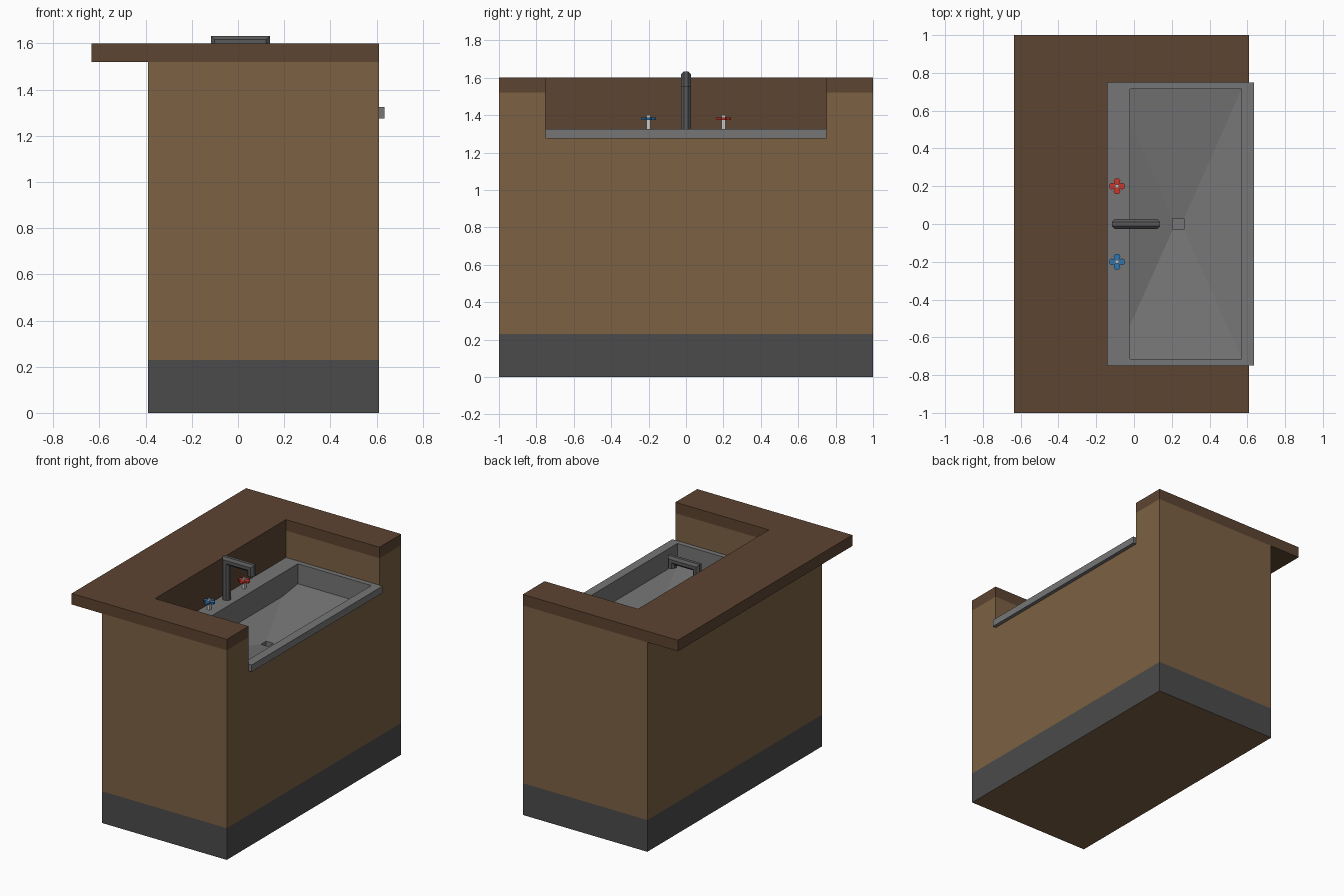
import bpy, bmesh, math
from mathutils import Vector

if "Cube" in bpy.data.objects:
    bpy.data.objects.remove(bpy.data.objects["Cube"])


def material(name, r, g, b):
    m = bpy.data.materials.new(name)
    m.diffuse_color = (r, g, b, 1)
    m.use_nodes = True
    m.node_tree.nodes["Principled BSDF"].inputs["Base Color"].default_value = m.diffuse_color
    return m


WOOD = material("wood", 0.20, 0.12, 0.056)
DARK_WOOD = material("dark_wood", 0.11, 0.058, 0.031)
CHARCOAL = material("charcoal", 0.07, 0.07, 0.07)
STEEL = material("steel", 0.18, 0.18, 0.18)
DARK_STEEL = material("dark_steel", 0.1, 0.1, 0.1)
RED = material("red", 0.6, 0.04, 0.025)
BLUE = material("blue", 0.03, 0.18, 0.42)


def finish(name, bm, mat=None):
    bmesh.ops.recalc_face_normals(bm, faces=bm.faces)
    me = bpy.data.meshes.new(name)
    bm.to_mesh(me)
    bm.free()
    ob = bpy.data.objects.new(name, me)
    bpy.context.collection.objects.link(ob)
    if mat:
        me.materials.append(mat)
    return ob


def prism(name, outline, z0, z1, mat=None):
    bm = bmesh.new()
    low = [bm.verts.new((x, y, z0)) for x, y in outline]
    top = [bm.verts.new((x, y, z1)) for x, y in outline]
    bm.faces.new(low)
    bm.faces.new(top)
    for i in range(len(low)):
        j = (i + 1) % len(low)
        bm.faces.new((low[i], low[j], top[j], top[i]))
    return finish(name, bm, mat)


def rect(x0, x1, y):
    return [(x0, -y), (x1, -y), (x1, y), (x0, y)]


# Plinth, with a wooden underside
plinth = prism("plinth", rect(-0.39, 0.61, 1), 0, 0.23, CHARCOAL)
plinth.data.materials.append(WOOD)
for p in plinth.data.polygons:
    if p.normal.z < -0.5:
        p.material_index = 1

# Cabinet with an open-fronted notch and a pocket for the basin
cabinet = prism("cabinet", rect(-0.39, 0.61, 1), 0.23, 1.52, WOOD)
for cut in (prism("notch_cutter", rect(-0.16, 0.8, 0.75), 1.274, 1.7),
            prism("pocket_cutter", rect(-0.04, 0.59, 0.735), 1.0, 1.5)):
    mod = cabinet.modifiers.new("cut", 'BOOLEAN')
    mod.operation = 'DIFFERENCE'
    mod.solver = 'EXACT'
    mod.object = cut
    bpy.context.view_layer.objects.active = cabinet
    bpy.ops.object.modifier_apply(modifier=mod.name)
    bpy.data.objects.remove(cut)

# U-shaped countertop and the panel behind the sink
prism("countertop", [(-0.635, -1), (0.61, -1), (0.61, -0.75), (-0.14, -0.75),
                     (-0.14, 0.75), (0.61, 0.75), (0.61, 1), (-0.635, 1)],
      1.52, 1.6, DARK_WOOD)
prism("back_panel", rect(-0.16, -0.14, 0.75), 1.275, 1.52, DARK_WOOD)

# Sink: rim, straight walls, floor sloping to a square drain
bm = bmesh.new()


def ring(x0, x1, y, z):
    return [bm.verts.new((px, py, z)) for px, py in rect(x0, x1, y)]


def bridge(a, b, skip=None):
    for i in range(4):
        if i != skip:
            j = (i + 1) % 4
            bm.faces.new((a[i], a[j], b[j], b[i]))


under = ring(-0.03, 0.58, 0.725, 1.275)
outer_low = ring(-0.14, 0.635, 0.75, 1.275)
outer_top = ring(-0.14, 0.635, 0.75, 1.325)
inner = ring(-0.02, 0.57, 0.715, 1.325)
floor = ring(-0.02, 0.57, 0.715, 1.18)
drain = ring(0.205, 0.265, 0.03, 1.085)
drain_low = ring(0.205, 0.265, 0.03, 1.05)
bridge(under, outer_low)
bridge(outer_low, outer_top)
bridge(outer_top, inner)
bridge(inner, floor, skip=3)
bridge(drain, drain_low)
bm.faces.new(drain_low)
# the rear wall cuts into the sloping floor
ra = bm.verts.new((-0.02, -0.535, 1.155))
rb = bm.verts.new((-0.02, 0.535, 1.155))
bm.faces.new((inner[3], inner[0], floor[0], ra, rb, floor[3]))
bm.faces.new((floor[0], floor[1], drain[1], drain[0], ra))
bm.faces.new((floor[1], floor[2], drain[2], drain[1]))
bm.faces.new((floor[2], floor[3], rb, drain[3], drain[2]))
bm.faces.new((rb, ra, drain[0], drain[3]))
sink = finish("sink", bm, STEEL)
# open shell: make sure the rim top faces up
rim = [p for p in sink.data.polygons if p.center.z > 1.32]
if rim[0].normal.z < 0:
    sink.data.flip_normals()

# Faucet: octagonal tube with mitred corners
path = [Vector((-0.09, 0, 1.32)), Vector((-0.09, 0, 1.605)),
        Vector((0.11, 0, 1.605)), Vector((0.11, 0, 1.55))]
bm = bmesh.new()
rings = []
R = 0.03
for i, p in enumerate(path):
    side = [Vector((-1, 0, 0)), Vector((-1, 0, 1)), Vector((1, 0, 1)), Vector((1, 0, 0))][i]
    loop = []
    for k in range(8):
        a = math.tau * (k + 0.5) / 8
        loop.append(bm.verts.new(p + side * R * math.cos(a) + Vector((0, R * math.sin(a), 0))))
    rings.append(loop)
for a, b in zip(rings, rings[1:]):
    for k in range(8):
        bm.faces.new((a[k], a[(k + 1) % 8], b[(k + 1) % 8], b[k]))
bm.faces.new(rings[0])
bm.faces.new(rings[-1])
finish("faucet", bm, DARK_STEEL)

# Taps: stem through a cross-shaped handle
quarter = [(0.015, 0.015), (0.02, 0.02), (0.012, 0.04)]
arm = [(0.013, -0.013), (0.03, -0.018), (0.04, -0.01), (0.04, 0.01), (0.03, 0.018)]
for label, y, mat in (("cold", -0.2, BLUE), ("hot", 0.2, RED)):
    prism(label + "_tap_stem", [(-0.09 + sx * 0.01, y + sy * 0.01) for sx, sy in
                                ((-1, -1), (1, -1), (1, 1), (-1, 1))], 1.32, 1.4)
    cross = []
    for q in range(4):
        c, s = round(math.cos(q * math.pi / 2)), round(math.sin(q * math.pi / 2))
        cross += [(-0.09 + c * u - s * v, y + s * u + c * v) for u, v in arm]
    prism(label + "_tap_handle", cross, 1.374, 1.388, mat)
